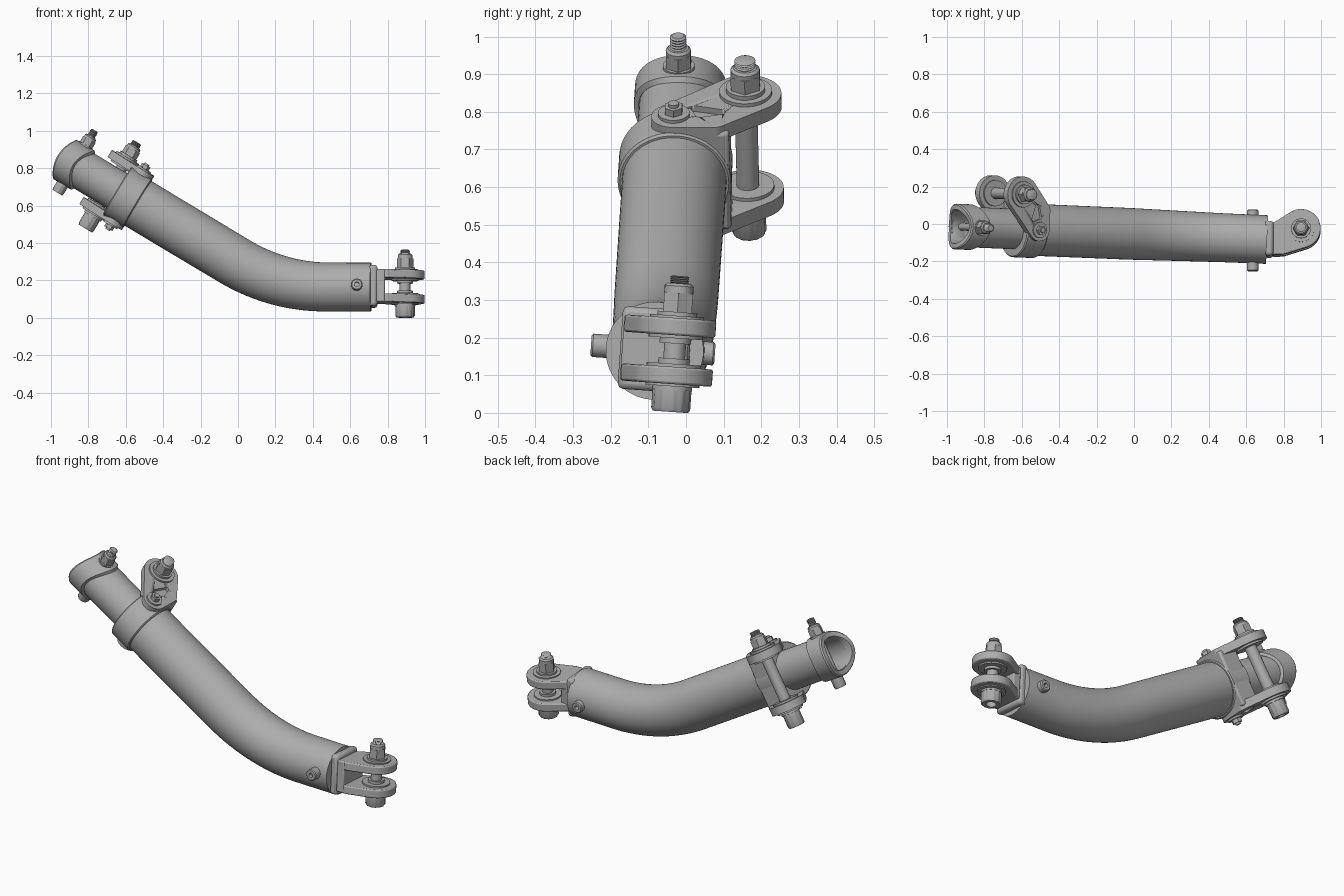
import bpy, bmesh
from math import sin, cos, pi, radians
from mathutils import Matrix, Vector
from mathutils.geometry import convex_hull_2d

cube = bpy.data.objects.get("Cube")
if cube:
    bpy.data.objects.remove(cube, do_unlink=True)

metal = bpy.data.materials.new("grey_metal")
metal.use_nodes = True
GREY = (0.42, 0.42, 0.42, 1)
metal.diffuse_color = GREY
metal.node_tree.nodes["Principled BSDF"].inputs["Base Color"].default_value = GREY

# Frames: whole arm is slightly yawed; the upper straight part is tilted
BEND = radians(31)
YAW = Matrix.Translation((0, -0.0535, 0)) @ Matrix.Rotation(radians(-2.4), 4, 'Z')
ARM = YAW @ Matrix.Translation((-0.02, 0, 0.303)) @ Matrix.Rotation(BEND, 4, 'Y')
FORK = Matrix.Translation((0, -0.04, 0.165)) @ Matrix.Rotation(radians(-4), 4, 'X')


def finish(name, bm, frame):
    bmesh.ops.recalc_face_normals(bm, faces=bm.faces)
    bm.transform(frame)
    mesh = bpy.data.meshes.new(name)
    bm.to_mesh(mesh)
    bm.free()
    mesh.materials.append(metal)
    obj = bpy.data.objects.new(name, mesh)
    bpy.context.collection.objects.link(obj)
    bpy.ops.object.select_all(action='DESELECT')
    obj.select_set(True)
    bpy.context.view_layer.objects.active = obj
    bpy.ops.object.shade_smooth_by_angle(angle=radians(35))
    return obj


def loft(name, rings, frame, closed=False):
    """Skin a list of point rings, capped at both ends or joined in a loop."""
    bm = bmesh.new()
    rows = [[bm.verts.new(p) for p in ring] for ring in rings]
    n = len(rows[0])
    pairs = list(zip(rows, rows[1:])) + ([(rows[-1], rows[0])] if closed else [])
    for a, b in pairs:
        for i in range(n):
            j = (i + 1) % n
            bm.faces.new((a[i], a[j], b[j], b[i]))
    if not closed:
        bm.faces.new(rows[0])
        bm.faces.new(rows[-1])
    return finish(name, bm, frame)


def lathe(name, profile, frame, seg=32, closed=False):
    """Turn (radius, height) pairs about the local z axis."""
    rings = [[(r * cos(2 * pi * i / seg), r * sin(2 * pi * i / seg), h)
              for i in range(seg)] for r, h in profile]
    return loft(name, rings, frame, closed)


def plate(name, circles, h0, h1, frame, bevel=0.006):
    """Flat plate whose outline is the hull of (x, y, radius) circles."""
    pts = [Vector((x + r * cos(2 * pi * i / 48), y + r * sin(2 * pi * i / 48)))
           for x, y, r in circles for i in range(48)]
    outline = [pts[i] for i in convex_hull_2d(pts)]
    obj = loft(name, [[(p.x, p.y, h) for p in outline] for h in (h0, h1)], frame)
    if bevel:
        mod = obj.modifiers.new("soft_edges", 'BEVEL')
        mod.width, mod.segments, mod.limit_method = bevel, 2, 'ANGLE'
        mod.angle_limit = radians(50)
    return obj


def box(name, x, y, z, frame, bevel=0.01):
    ring = [(x[0], y[0]), (x[1], y[0]), (x[1], y[1]), (x[0], y[1])]
    obj = loft(name, [[(a, b, h) for a, b in ring] for h in z], frame)
    mod = obj.modifiers.new("soft_edges", 'BEVEL')
    mod.width, mod.segments = bevel, 2
    return obj


def at(frame, x, y):
    return frame @ Matrix.Translation((x, y, 0))


def stud(name, r, h0, h1, frame):
    """Threaded end with a chamfered tip."""
    steps = 5
    pitch = (h1 - h0) / steps
    prof = []
    for i in range(steps):
        prof += [(r * 0.86, h0 + i * pitch), (r, h0 + (i + 0.5) * pitch)]
    lathe(name, prof + [(r * 0.75, h1)], frame, 20)


def nut(name, r, h0, h1, frame):
    """Hex nut with a round locking crown."""
    mid = h0 + (h1 - h0) * 0.68
    lathe(name, [(r, h0), (r, mid)], frame, 6)
    lathe(name + "_crown", [(r * 0.88, mid), (r * 0.88, h1 - 0.007), (r * 0.72, h1)], frame, 24)


def socket_head(name, r, h0, h1, frame):
    """Ribbed cap head, open socket at h1 (facing away from h0)."""
    s = 1 if h1 > h0 else -1
    rings = []
    for k, h in ((1, h0), (1, h1 - s * 0.008), (0.9, h1), (0.5, h1), (0.5, h1 - s * 0.03)):
        ring = []
        for i in range(48):
            q = r * k * (0.96 if k > 0.8 and i % 4 > 1 else 1)
            ring.append((q * cos(2 * pi * i / 48), q * sin(2 * pi * i / 48), h))
        rings.append(ring)
    loft(name, rings, frame)


def washer(name, r, hole, h0, h1, frame):
    lathe(name, [(hole, h0), (r, h0), (r, h1), (hole, h1)], frame, 40, True)


# Main bent tube: straight, arc, straight
path = [(-0.02 - t * cos(BEND), 0.303 + t * sin(BEND), BEND) for t in (0.66, 0.3)]
RAD = 0.97
for i in range(17):
    a = BEND * (1 - i / 16)
    path.append((0.48 - RAD * sin(a), 0.165 + RAD * (1 - cos(a)), a))
path.append((0.712, 0.165, 0))
rings = []
for i, (x, z, a) in enumerate(path):
    r = 0.139 - 0.009 * i / (len(path) - 1)
    rings.append([(x + r * sin(u) * sin(a), r * cos(u), z + r * sin(u) * cos(a))
                  for u in (2 * pi * k / 64 for k in range(64))])
loft("main_tube", rings, YAW)

# Hollow inner tube reaching out of the upper end
ALONG = ARM @ Matrix.Rotation(radians(-90), 4, 'Y')
lathe("inner_tube", [(0.108, 0.5), (0.108, 1.06), (0.088, 1.06), (0.088, 0.5)], ALONG, 64, True)

# End collar with saddle shaped edges
rings = []
for r, t, swell in ((0.109, 0.935, 0.055), (0.122, 0.945, 0.055), (0.122, 1.055, 0.035),
                    (0.116, 1.062, 0.035), (0.092, 1.062, 0.035), (0.088, 1.05, 0.035),
                    (0.088, 0.98, 0.02)):
    rings.append([(-t - swell * cos(u) ** 2, r * cos(u), r * sin(u))
                  for u in (2 * pi * k / 64 for k in range(64))])
loft("end_collar", rings, ARM, True)

# Bolt through the end collar
end = at(ARM, -1.0, 0)
lathe("end_bolt_shank", [(0.02, -0.13), (0.02, 0.18)], end, 24)
washer("end_bolt_seat", 0.042, 0.015, 0.1, 0.124, end)
nut("end_bolt_nut", 0.038, 0.122, 0.178, end)
stud("end_bolt_stud", 0.022, 0.175, 0.215, end)
socket_head("end_bolt_head", 0.033, -0.1, -0.173, end)

# Clamp band around the tube joint
lathe("clamp_band", [(0.1, 0.6), (0.145, 0.6), (0.151, 0.606), (0.151, 0.724),
                     (0.145, 0.73), (0.1, 0.73)], ALONG, 64, True)
box("clamp_back_wall", (-0.72, -0.605), (0.08, 0.148), (-0.15, 0.15), ARM)

# Clamp ears, upper and lower, with a shallow pocket in each
ear = [(-0.78, 0.187, 0.095), (-0.665, 0, 0.06), (-0.635, 0.11, 0.03)]
pocket = [(-0.67, 0.07, 0.012), (-0.705, 0.055, 0.012), (-0.685, 0.125, 0.012)]
hub = at(ARM, -0.78, 0.187)
screw = at(ARM, -0.668, 0)
for side, s in (("upper", 1), ("lower", -1)):
    obj = plate(side + "_clamp_ear", ear, s * 0.125, s * 0.168, ARM, 0)
    cutter = plate(side + "_pocket_cutter", pocket, s * 0.15, s * 0.2, ARM, 0)
    cutter.hide_render = True
    cutter.hide_set(True)
    cut = obj.modifiers.new("pocket", 'BOOLEAN')
    cut.object, cut.operation, cut.solver = cutter, 'DIFFERENCE', 'EXACT'
    washer(side + "_ear_bushing", 0.07, 0.02, s * 0.115, s * 0.178, hub)
    washer(side + "_ear_washer", 0.052, 0.02, s * 0.178, s * 0.19, hub)
    washer(side + "_screw_washer", 0.042, 0.01, s * 0.165, s * 0.177, screw)
    lathe(side + "_screw_head", [(0.026, s * 0.175), (0.026, s * 0.197)], screw, 6)
    lathe(side + "_screw_tip", [(0.014, s * 0.19), (0.014, s * 0.206)], screw, 16)

# Long bolt through both ears
lathe("ear_bolt_shank", [(0.03, -0.2), (0.03, 0.2)], hub, 32)
nut("ear_bolt_nut", 0.044, 0.188, 0.25, hub)
stud("ear_bolt_stud", 0.028, 0.245, 0.273, hub)
socket_head("ear_bolt_head", 0.046, -0.188, -0.264, hub)

# Cross pin near the lower end
pin = FORK @ Matrix.Translation((0.635, -0.048, 0)) @ Matrix.Rotation(radians(90), 4, 'X')
prof = [(0.012, -0.14), (0.012, -0.165), (0.026, -0.165), (0.031, -0.16),
        (0.031, 0.16), (0.026, 0.165), (0.012, 0.165), (0.012, 0.14)]
lathe("cross_pin", prof, pin, 32)

# Fork mounting flange and root block
box("fork_flange", (0.7, 0.745), (-0.135, 0.05), (-0.11, 0.11), FORK, 0.015)
box("fork_root", (0.74, 0.785), (-0.13, 0.045), (-0.087, 0.087), FORK, 0.006)

# Fork prongs with bushings and washers
eye = at(FORK, 0.893, 0.01)
prong = [(0.893, 0.01, 0.105), (0.752, 0.033, 0.01), (0.752, -0.118, 0.01), (0.8, -0.118, 0.01)]
for side, s in (("upper", 1), ("lower", -1)):
    plate(side + "_fork_prong", prong, s * 0.042, s * 0.088, FORK)
    washer(side + "_fork_bushing", 0.072, 0.02, s * 0.034, s * 0.094, eye)
    washer(side + "_fork_washer", 0.053, 0.02, s * 0.092, s * 0.104, eye)
    washer(side + "_fork_spacer", 0.042, 0.02, s * 0.02, s * 0.04, eye)

# Fork bolt
lathe("fork_bolt_shank", [(0.029, -0.11), (0.029, 0.11)], eye, 32)
nut("fork_bolt_nut", 0.044, 0.1, 0.18, eye)
stud("fork_bolt_stud", 0.026, 0.175, 0.2, eye)
socket_head("fork_bolt_head", 0.052, -0.098, -0.162, eye)
